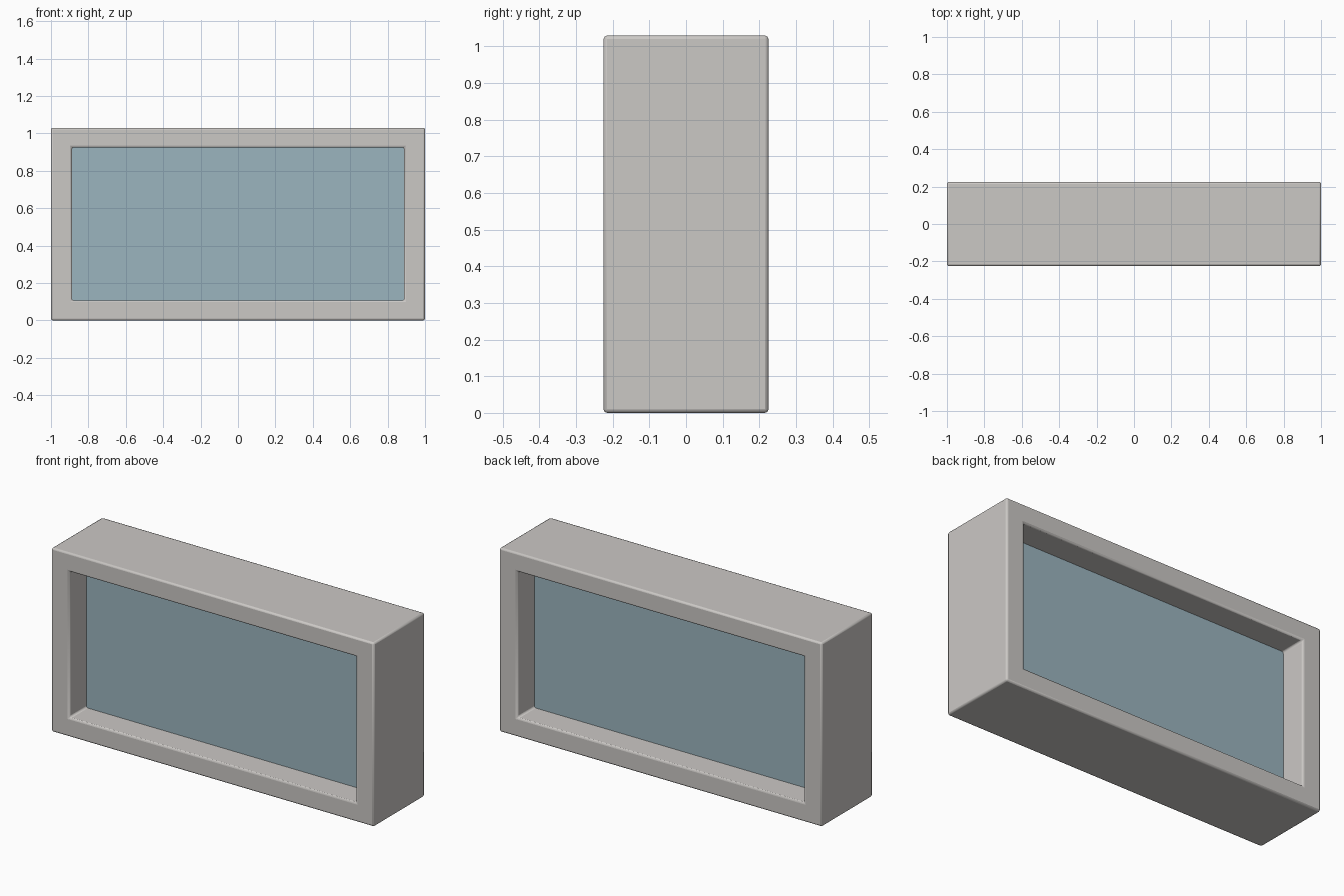
import bpy, bmesh

if "Cube" in bpy.data.objects:
    bpy.data.objects.remove(bpy.data.objects["Cube"])

W, D, H = 1.0, 0.225, 1.03          # half width, half depth, height
IN_X, IN_Z0, IN_Z1 = 0.888, 0.107, 0.925


def material(name, rgb):
    m = bpy.data.materials.new(name)
    m.diffuse_color = (*rgb, 1)
    m.use_nodes = True
    m.node_tree.nodes["Principled BSDF"].inputs["Base Color"].default_value = m.diffuse_color
    return m


def make_object(name, bm, mat):
    bmesh.ops.recalc_face_normals(bm, faces=bm.faces)
    me = bpy.data.meshes.new(name)
    bm.to_mesh(me)
    bm.free()
    ob = bpy.data.objects.new(name, me)
    bpy.context.collection.objects.link(ob)
    me.materials.append(mat)
    return ob


def rect(x, z0, z1):
    return [(-x, z0), (x, z0), (x, z1), (-x, z1)]


# Deep rectangular frame: outer and inner loops on front and back
bm = bmesh.new()
loops = [[bm.verts.new((x, y, z)) for x, z in r]
         for r, y in ((rect(W, 0, H), -D), (rect(W, 0, H), D),
                      (rect(IN_X, IN_Z0, IN_Z1), D), (rect(IN_X, IN_Z0, IN_Z1), -D))]
for k in range(4):
    a, b = loops[k], loops[(k + 1) % 4]
    for i in range(4):
        j = (i + 1) % 4
        bm.faces.new((a[i], a[j], b[j], b[i]))
frame = make_object("window_frame", bm, material("light_grey", (0.60, 0.58, 0.56)))
bevel = frame.modifiers.new("soft_edges", "BEVEL")
bevel.width = 0.01
bevel.segments = 2
bevel.limit_method = 'ANGLE'
bpy.context.view_layer.objects.active = frame
frame.select_set(True)
bpy.ops.object.shade_smooth_by_angle()

# Glass pane set in the middle of the frame depth
bm = bmesh.new()
bmesh.ops.create_cube(bm, size=1)
for v in bm.verts:
    v.co.x *= 2 * IN_X + 0.02
    v.co.y *= 0.15
    v.co.z = v.co.z * (IN_Z1 - IN_Z0 + 0.02) + (IN_Z0 + IN_Z1) / 2
make_object("glass_pane", bm, material("blue_grey_glass", (0.33, 0.46, 0.52)))
